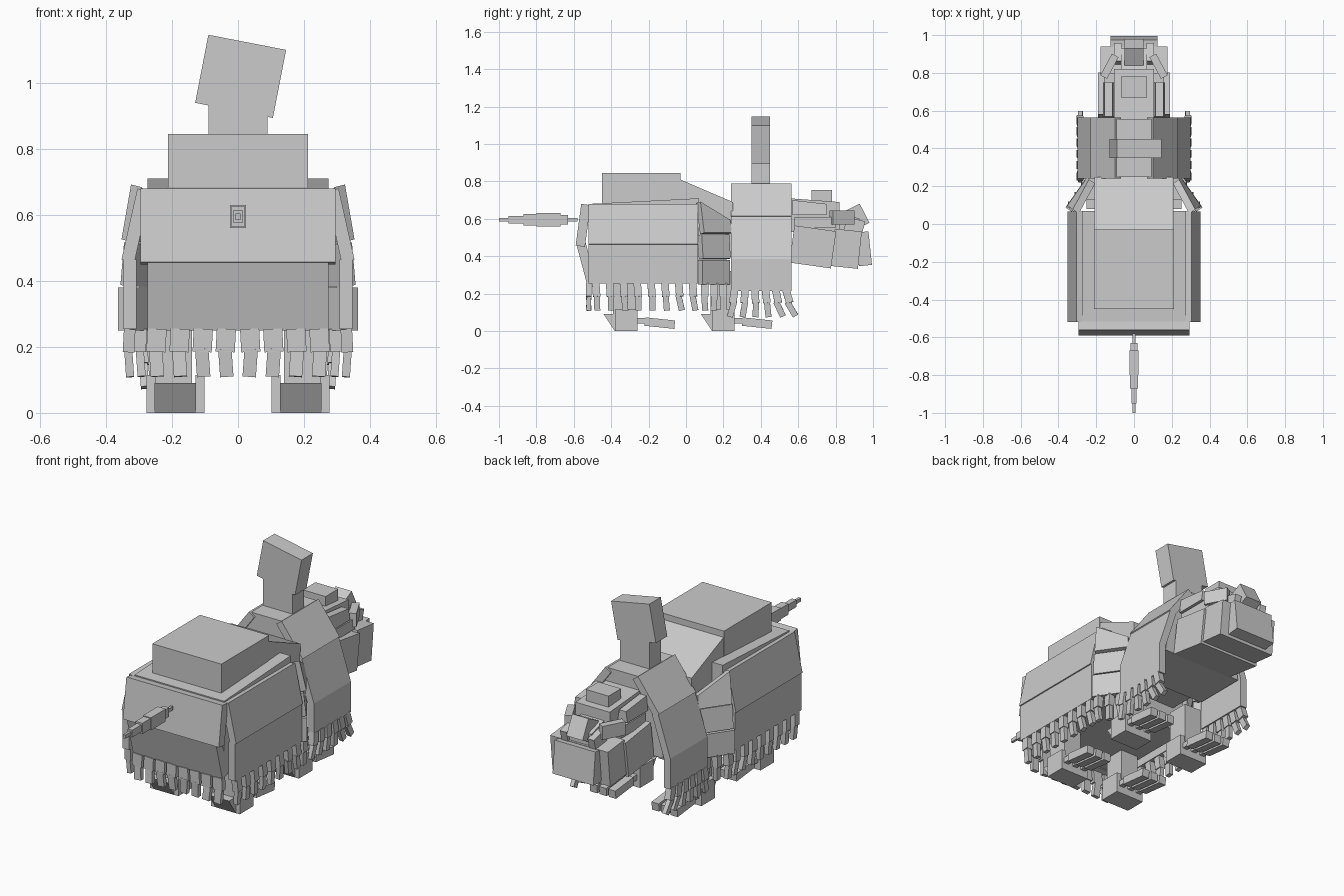
import bpy, bmesh, random
from math import radians
from mathutils import Vector, Euler

random.seed(4)
default_cube = bpy.data.objects.get("Cube")
if default_cube:
    bpy.data.objects.remove(default_cube, do_unlink=True)

# One plain colour for the whole animal
tone = (.6, .6, .6, 1)
grey = bpy.data.materials.new("plain_grey")
grey.use_nodes = True
grey.diffuse_color = tone
grey.node_tree.nodes["Principled BSDF"].inputs["Base Color"].default_value = tone


def finish(name, bm):
    bmesh.ops.recalc_face_normals(bm, faces=bm.faces)
    mesh = bpy.data.meshes.new(name)
    bm.to_mesh(mesh)
    bm.free()
    mesh.materials.append(grey)
    part = bpy.data.objects.new(name, mesh)
    bpy.context.collection.objects.link(part)


def block(name, width, back, front, bottom, top, x=0, mirror=True, drop=0, heel=0, narrow=1,
          pitch=0, roll=0, yaw=0):
    """Box by its limits; off-centre boxes are mirrored.
    drop lowers the front top edge, heel cuts the lower back, narrow scales the top."""
    sides = (("left_", 1), ("right_", -1)) if x and mirror else (("", 1),)
    for prefix, side in sides:
        bm = bmesh.new()
        bmesh.ops.create_cube(bm, size=1)
        centre = Vector((side * x, (back + front) / 2, (bottom + top) / 2))
        turn = Euler((radians(pitch), radians(side * roll), radians(side * yaw))).to_matrix()
        for v in bm.verts:
            is_front, is_top = v.co.y > 0, v.co.z > 0
            v.co.x *= width * (narrow if is_top else 1)
            v.co.y *= front - back
            v.co.z *= top - bottom
            if is_top and is_front:
                v.co.z -= drop
            if not is_top and not is_front:
                v.co.y += heel
            v.co = turn @ v.co + centre
        finish(prefix + name, bm)


def cover(name, outline, facing, start, end, thickness=.04):
    """Overlapping plates, one for each step down an outline of (outward, height)."""
    place = {"left": lambda out, along, z: (out, along, z),
             "right": lambda out, along, z: (-out, along, z),
             "rear": lambda out, along, z: (along, -out, z)}[facing]
    for step, (upper, lower) in enumerate(zip(outline, outline[1:])):
        tuck = Vector((.006 if step else 0, 0))
        upper, lower = Vector(upper) - tuck, Vector(lower) - tuck
        run = (lower - upper).normalized()
        inward = Vector((run.y, -run.x)) * thickness
        corners = (upper, lower, lower + inward, upper + inward)
        bm = bmesh.new()
        near, far = [[bm.verts.new(place(c.x, along, c.y)) for c in corners]
                     for along in (start, end)]
        bm.faces.new(near)
        bm.faces.new(far)
        for i in range(len(corners)):
            bm.faces.new((near[i - 1], near[i], far[i], far[i - 1]))
        finish(f"{facing}_{name}_{step + 1}", bm)


# Body, hump and neck
block("body", width=.55, back=-.515, front=.07, bottom=.27, top=.68, drop=-.03)
block("hump", width=.425, back=-.45, front=-.03, bottom=.66, top=.845)
block("neck_slope", width=.42, back=-.03, front=.25, bottom=.4, top=.81, drop=.12)

# Plates hanging over the rump, flanks and shoulders
rump = [(.56, .68), (.59, .457), (.535, .25)]
cover("rump_cover", rump, "rear", -.275, .275, thickness=.05)
cover("rump_edge", rump[:-1], "rear", -.295, .295, thickness=.05)
for facing in ("left", "right"):
    cover("flank_cover", [(.305, .68), (.353, .465), (.353, .255)], facing, -.52, .065)
    cover("shoulder_cover", [(.1, .79), (.23, .615), (.305, .385), (.305, .215)], facing, .24, .565)

# Angled plates joining flank and shoulder
for i in range(3):
    base = .25 + .135 * i
    upper = i == 2
    block(f"link_cover_{i + 1}", width=.04, back=.06, front=.24, bottom=base,
          top=base + (.17 if upper else .13), drop=.1 if upper else 0,
          x=.295 - .012 * i, roll=-6 * i, yaw=35)

# Shoulders under the plates
block("shoulder_top", width=.42, back=.25, front=.555, bottom=.6, top=.785, narrow=.46)
block("shoulder_core", width=.5, back=.25, front=.555, bottom=.37, top=.6, narrow=.8)

# Upright post with a tilted block
block("post", width=.18, back=.35, front=.45, bottom=.77, top=.95)
block("post_block", width=.24, back=.35, front=.45, bottom=.915, top=1.125,
      x=.008, mirror=False, roll=11)

# Tail swells and then tapers to a tip
tail_end = -.58
sections = [(.05, .02), (.04, .05), (.13, .07), (.07, .06), (.08, .04), (.05, .02)]
for i, (length, depth) in enumerate(sections):
    block(f"tail_{i + 1}", width=depth * .7, back=tail_end - length, front=tail_end,
          bottom=.595 - depth / 2, top=.595 + depth / 2)
    tail_end -= length

# Jaw
block("jaw_back", width=.38, back=.565, front=.79, bottom=.35, top=.55, pitch=-8)
block("jaw_middle", width=.355, back=.785, front=.93, bottom=.34, top=.54, pitch=-6)
block("jaw_front", width=.25, back=.915, front=.985, bottom=.35, top=.53, pitch=6)

# Skull and face
block("skull", width=.21, back=.55, front=.82, bottom=.53, top=.71, drop=.02)
block("brow", width=.14, back=.67, front=.78, bottom=.68, top=.755)
block("snout", width=.14, back=.8, front=.93, bottom=.52, top=.64, drop=.04)
block("nose", width=.1, back=.86, front=.96, bottom=.55, top=.665, pitch=27)
block("temple", width=.06, back=.57, front=.75, bottom=.62, top=.7, x=.135, drop=.02, narrow=.7)
block("eye_block", width=.07, back=.58, front=.8, bottom=.55, top=.61, x=.125)
block("cheek", width=.04, back=.77, front=.9, bottom=.57, top=.645, x=.13, yaw=28)
block("muzzle", width=.04, back=.85, front=.95, bottom=.52, top=.6, x=.085, pitch=-15)

# Legs, wedge-heeled feet with side pads, and three toes each
for end, heel_y in (("rear", -.44), ("front", .08)):
    sole = heel_y + .18
    block(f"{end}_leg", width=.11, back=heel_y + .05, front=heel_y + .17,
          bottom=.08, top=.32, x=.195)
    block(f"{end}_foot", width=.125, back=heel_y, front=sole, bottom=0, top=.09, x=.19, heel=.06)
    for pad, across in (("inner", .115), ("outer", .263)):
        block(f"{end}_{pad}_pad", width=.028, back=heel_y + .06, front=sole,
              bottom=0, top=.115, x=across)
    for i in range(3):
        across = .19 + .057 * (i - 1)
        block(f"{end}_toe_joint_{i + 1}", width=.03, back=sole - .01, front=sole + .05,
              bottom=.04, top=.07, x=across)
        block(f"{end}_toe_{i + 1}", width=.044, back=sole + .04, front=sole + .2,
              bottom=.02, top=.065, x=across, pitch=-6)


def strand(name, x, y, top, size=(.035, .04), tilt=0):
    """Fringe strand of two hinged tabs."""
    wide, deep = size
    block(f"{name}_root", width=wide, back=y - deep / 2, front=y + deep / 2,
          bottom=top - .07, top=top, x=x, pitch=tilt, roll=-3)
    y += tilt / 900
    block(f"{name}_tip", width=wide * .7, back=y - deep * .4, front=y + deep * .4,
          bottom=top - .145, top=top - .06, x=x, pitch=tilt * 1.5 + random.uniform(-8, 8), roll=4)


# Fringes below the plates
for i in range(8):
    strand(f"flank_fringe_{i + 1}", x=.33, y=-.48 + i * .074, top=.255, tilt=4)
for i in range(3):
    strand(f"link_fringe_{i + 1}", x=.33 - i * .035, y=.1 + i * .05, top=.255)
for i in range(6):
    strand(f"shoulder_fringe_{i + 1}", x=.285, y=.255 + i * .058, top=.22, tilt=5 * i - 8)
for i in range(4):
    strand(f"rump_fringe_{i + 1}", x=.037 + i * .07, y=-.52, top=.255, size=(.058, .03))
